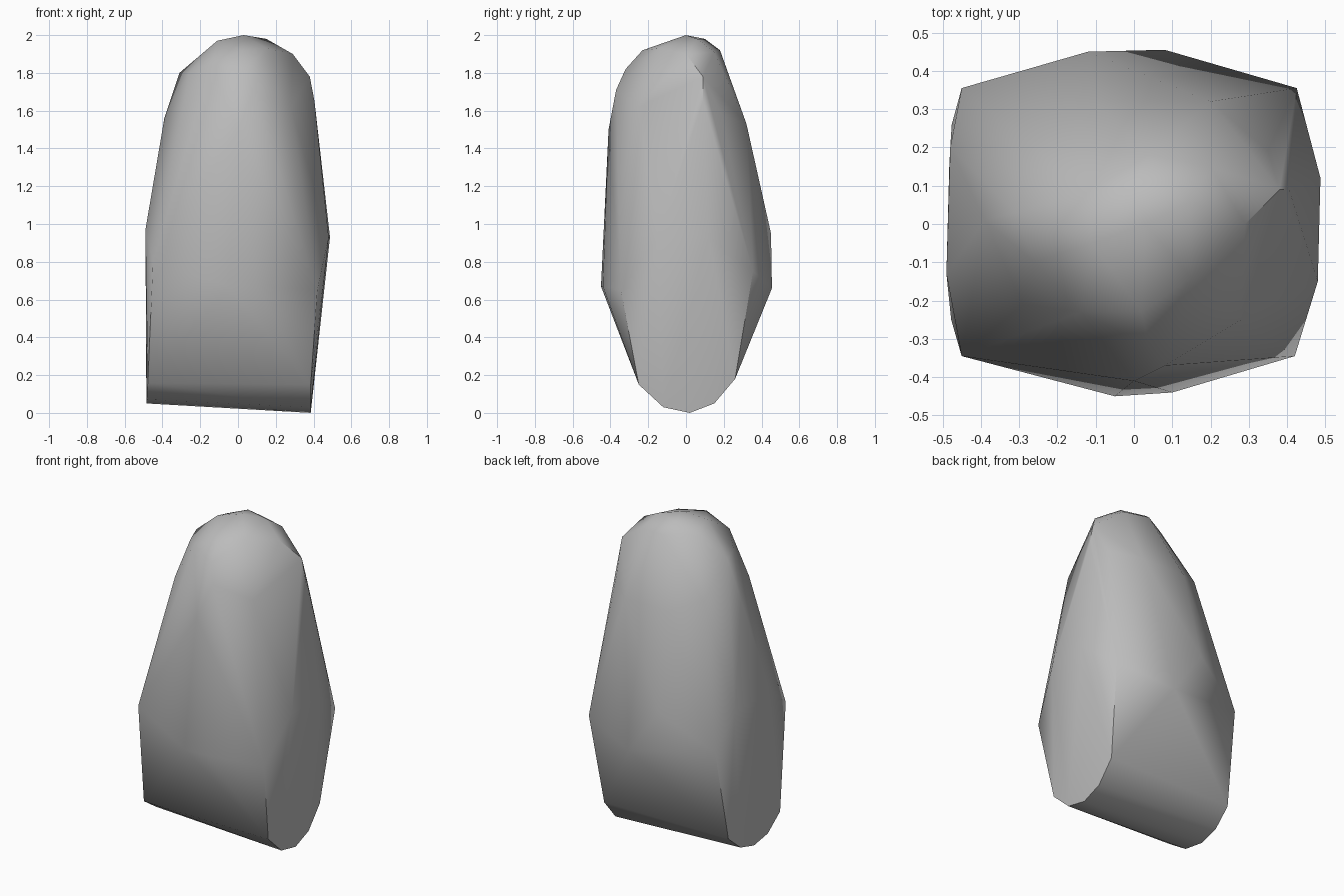
import bpy
import bmesh
import math

# Remove the default object
default_object = bpy.data.objects.get("Cube")
if default_object is not None:
    bpy.data.objects.remove(default_object, do_unlink=True)


def make_material(name, colour):
    material = bpy.data.materials.new(name)
    material.use_nodes = True
    material.diffuse_color = colour
    shader = material.node_tree.nodes["Principled BSDF"]
    shader.inputs["Base Color"].default_value = colour
    shader.inputs["Roughness"].default_value = 0.9
    return material


def make_hull(name, points, material, sharp_angle):
    """Wrap the control points in one closed, chiselled skin."""
    mesh = bpy.data.meshes.new(name)
    shell = bmesh.new()
    for point in points:
        shell.verts.new(point)
    result = bmesh.ops.convex_hull(shell, input=shell.verts[:])
    unused = set(result["geom_interior"]) | set(result["geom_unused"])
    loose = [item for item in unused
             if isinstance(item, bmesh.types.BMVert) and item.is_valid]
    bmesh.ops.delete(shell, geom=loose, context="VERTS")
    bmesh.ops.recalc_face_normals(shell, faces=shell.faces[:])
    shell.to_mesh(mesh)
    shell.free()
    mesh.materials.append(material)
    hull = bpy.data.objects.new(name, mesh)
    bpy.context.collection.objects.link(hull)

    # Soft faces, with the chipped end edges kept crisp
    bpy.ops.object.select_all(action="DESELECT")
    hull.select_set(True)
    bpy.context.view_layer.objects.active = hull
    bpy.ops.object.shade_smooth_by_angle(angle=math.radians(sharp_angle))
    return hull


# Rounded underside: one side profile (y, z) extruded between two flat ends
keel_profile = [(-.25, .15), (-.12, .03), (.02, 0), (.15, .05), (.26, .18)]
keel = []
for y, z in keel_profile:
    lift = .05 * (1 - z / .18)
    keel.append((-.485 + .05 * z, y, z + lift))
    keel.append((.385, y, z))

# Four corners of the widest part
corners = [
    (-.45, -.345, .8), (.42, -.345, .65),
    (-.45, .355, .75), (.425, .355, .75),
]

# Bulges in the middle of the front, back and both ends
belly = [
    (-.05, -.45, .67), (.1, -.44, .67),
    (.08, .455, .66), (-.12, .45, .95),
    (.487, .12, .93), (.48, -.15, .93),
    (-.49, -.13, .97), (-.48, .2, .95),
]

# Narrowing shoulders
shoulders = [
    (-.39, .01, 1.56), (.405, .09, 1.65),
    (0, -.41, 1.5), (.08, -.37, 1.71),
    (-.29, -.21, 1.6), (.28, -.25, 1.62),
    (-.27, .21, 1.6), (.35, .19, 1.58),
    (-.1, .32, 1.53), (.2, .32, 1.53),
]

# Blunt rounded crown
crown = [
    (-.31, .03, 1.8), (.38, .09, 1.78),
    (.04, -.32, 1.82), (-.14, -.23, 1.85), (-.26, -.1, 1.8),
    (.02, -.23, 1.92), (.15, -.14, 1.93), (.29, 0, 1.9),
    (.04, .18, 1.92), (.2, .15, 1.91), (-.13, .08, 1.93),
    (-.11, -.05, 1.97), (0, .1, 1.98), (.15, .06, 1.98), (.03, 0, 2),
]

stone_grey = make_material("stone grey", (.5, .5, .5, 1))
make_hull("standing_rock", keel + corners + belly + shoulders + crown,
          stone_grey, 40)
